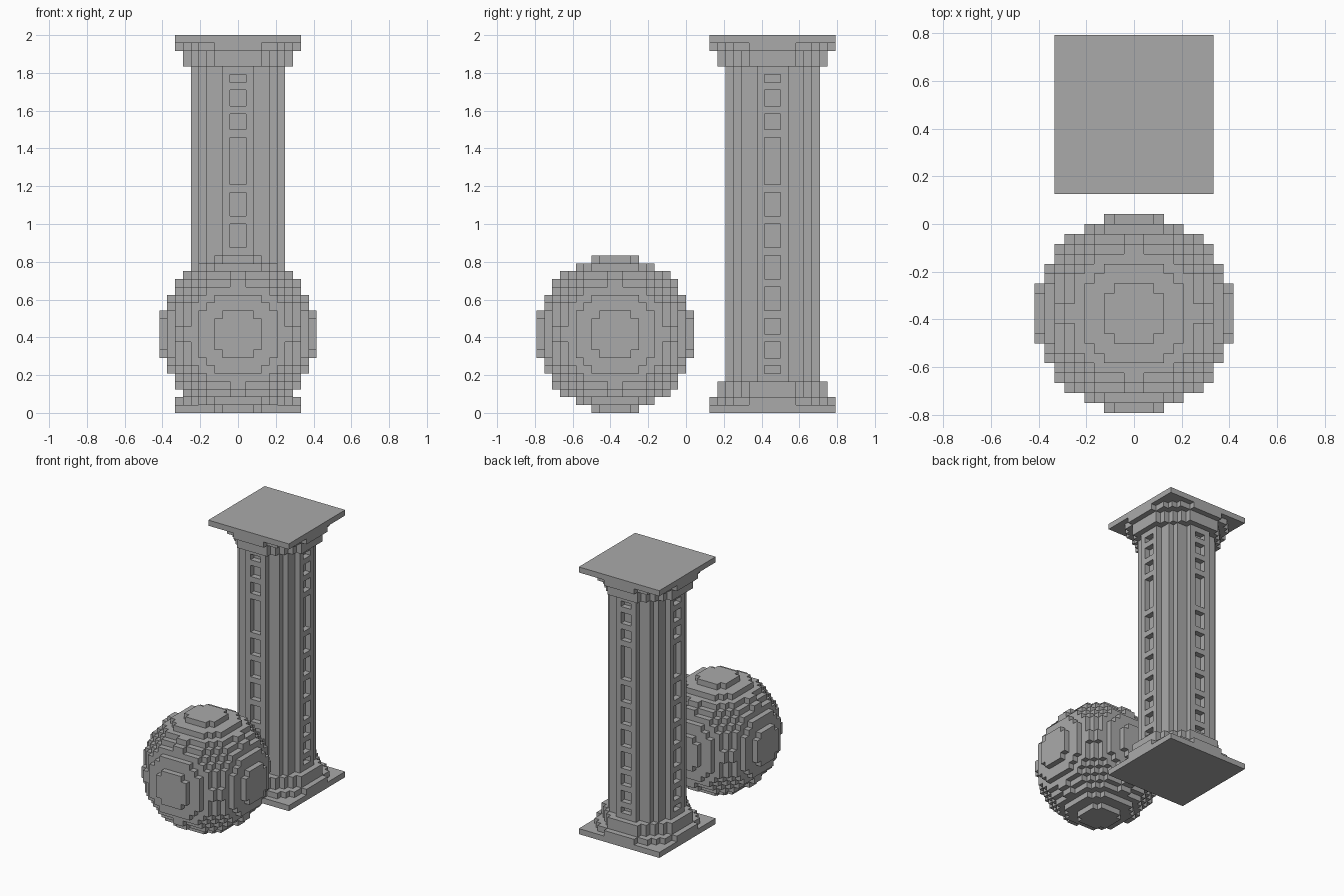
import bpy
import bmesh
from mathutils import Vector

if "Cube" in bpy.data.objects:
    bpy.data.objects.remove(bpy.data.objects["Cube"])

V = 2 / 48  # size of one block

stone = bpy.data.materials.new("grey stone")
stone.diffuse_color = (0.4, 0.4, 0.4, 1)
stone.use_nodes = True
stone.node_tree.nodes["Principled BSDF"].inputs["Base Color"].default_value = stone.diffuse_color

# For each direction: the four corners of that side of a unit block
SIDES = {
    (1, 0, 0): [(1, 0, 0), (1, 1, 0), (1, 1, 1), (1, 0, 1)],
    (-1, 0, 0): [(0, 0, 0), (0, 0, 1), (0, 1, 1), (0, 1, 0)],
    (0, 1, 0): [(0, 1, 0), (0, 1, 1), (1, 1, 1), (1, 1, 0)],
    (0, -1, 0): [(0, 0, 0), (1, 0, 0), (1, 0, 1), (0, 0, 1)],
    (0, 0, 1): [(0, 0, 1), (1, 0, 1), (1, 1, 1), (0, 1, 1)],
    (0, 0, -1): [(0, 0, 0), (0, 1, 0), (1, 1, 0), (1, 0, 0)],
}


def block_object(name, cells, origin):
    """Skin a set of block cells, keeping only the exposed sides."""
    bm = bmesh.new()
    verts = {}

    def vert(p):
        if p not in verts:
            verts[p] = bm.verts.new(Vector(p) * V)
        return verts[p]

    for c in cells:
        for d, corners in SIDES.items():
            if tuple(a + b for a, b in zip(c, d)) not in cells:
                bm.faces.new([vert(tuple(a + b for a, b in zip(c, k))) for k in corners])
    mesh = bpy.data.meshes.new(name)
    bm.to_mesh(mesh)
    bm.free()
    mesh.materials.append(stone)
    ob = bpy.data.objects.new(name, mesh)
    ob.location = Vector(origin) * V
    bpy.context.collection.objects.link(ob)
    return ob


def disc(r, z0, z1):
    """Stepped round slab of radius r blocks."""
    return {(x, y, z) for x in range(-r, r) for y in range(-r, r) for z in range(z0, z1)
            if (x + .5) ** 2 + (y + .5) ** 2 <= r * r}


def slab(r, z0, z1):
    """Square slab of half width r blocks."""
    return {(x, y, z) for x in range(-r, r) for y in range(-r, r) for z in range(z0, z1)}


# Stepped ball
R = 10
ball = {(x, y, z) for x in range(-R, R) for y in range(-R, R) for z in range(-R, R)
        if (x + .5) ** 2 + (y + .5) ** 2 + (z + .5) ** 2 <= R * R}
block_object("ball", ball, (0, -9, 10))

# Pillar: square plates, round steps, round shaft
pillar = slab(8, 0, 1) | disc(8, 1, 2) | disc(7, 2, 4) | disc(6, 4, 44)
pillar |= disc(7, 44, 46) | disc(8, 46, 47) | slab(8, 47, 48)

# Recessed panels on all four sides of the shaft
panels = [(5, 6), (7, 9), (10, 12), (13, 16), (17, 20), (21, 24), (25, 28),
          (29, 35), (36, 38), (39, 41), (42, 43)]
for z0, z1 in panels:
    for z in range(z0, z1):
        for a in (-1, 0):
            for b in (-6, 5):
                pillar -= {(a, b, z), (b, a, z)}
block_object("pillar", pillar, (0, 11, 0))
